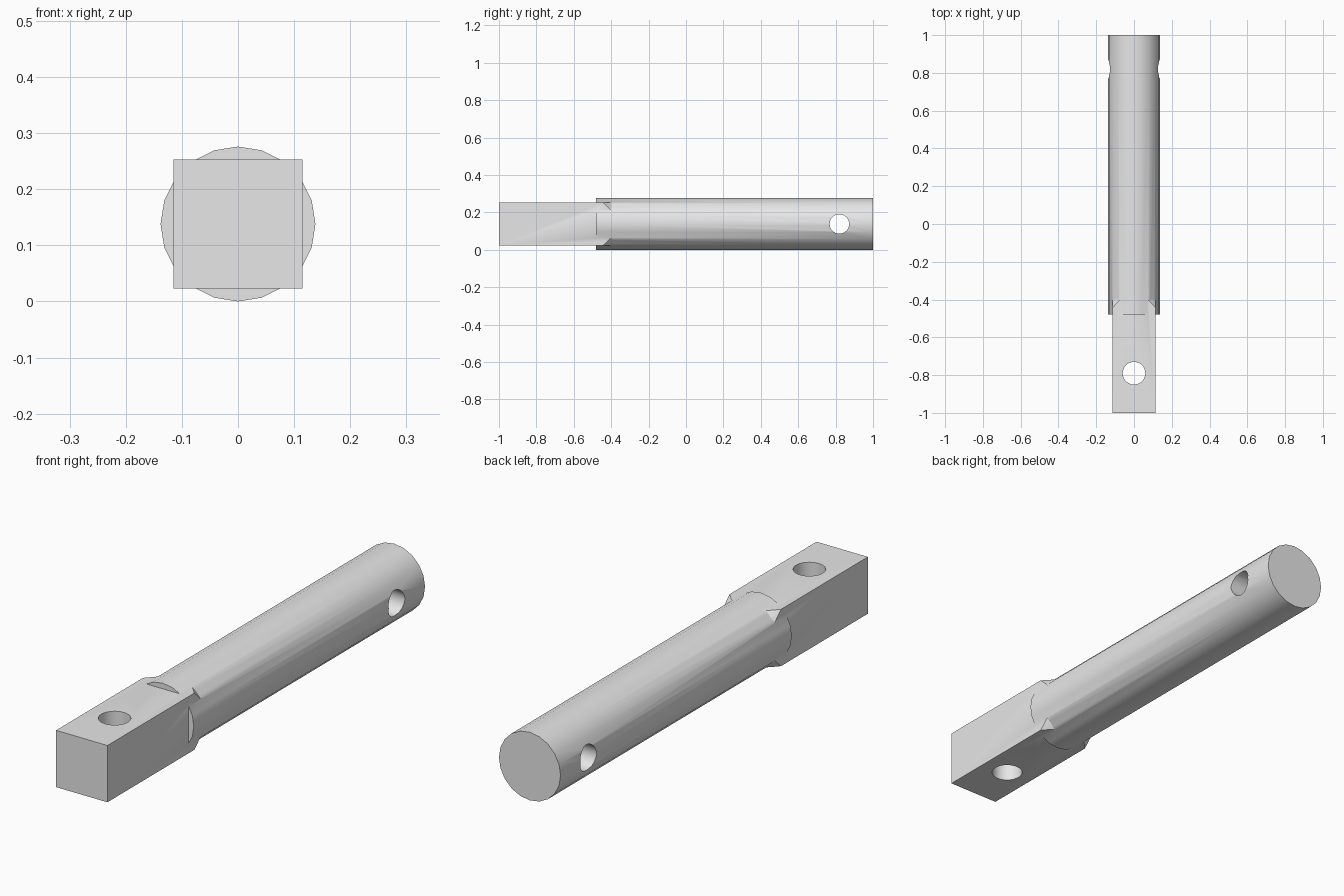
import bpy
from math import pi, radians

if "Cube" in bpy.data.objects:
    bpy.data.objects.remove(bpy.data.objects["Cube"], do_unlink=True)

AXIS_Z = 0.138
ALONG_Y = (-pi / 2, 0, 0)
ALONG_X = (0, pi / 2, 0)

steel = bpy.data.materials.new("grey_steel")
steel.use_nodes = True
colour = (0.8, 0.8, 0.8, 1)
steel.diffuse_color = colour
steel.node_tree.nodes["Principled BSDF"].inputs["Base Color"].default_value = colour


def finish(name):
    ob = bpy.context.object
    ob.name = name
    ob.data.materials.append(steel)
    return ob


def rod(name, r1, r2, length, centre, rotation=(0, 0, 0), sides=32):
    bpy.ops.mesh.primitive_cone_add(vertices=sides, radius1=r1, radius2=r2, depth=length,
                                    location=centre, rotation=rotation)
    return finish(name)


def combine(target, other, operation):
    """Apply a boolean and discard the helper."""
    mod = target.modifiers.new(operation.lower(), "BOOLEAN")
    mod.operation = operation
    mod.solver = "EXACT"
    mod.object = other
    bpy.context.view_layer.objects.active = target
    bpy.ops.object.modifier_apply(modifier=mod.name)
    bpy.data.objects.remove(other, do_unlink=True)


# Square tang, its rear corners turned down to a taper
bpy.ops.mesh.primitive_cube_add(size=1, location=(0, -0.69, AXIS_Z))
tang = finish("square_tang")
tang.scale = (0.23, 0.62, 0.23)
taper = rod("taper_cutter", 0.556, 0.133, 0.705, (0, -0.7475, AXIS_Z), ALONG_Y, 64)
combine(tang, taper, "INTERSECT")

# Round shank joined to the tang
pin = rod("pin_shank", 0.138, 0.138, 1.48, (0, 0.26, AXIS_Z), ALONG_Y, 20)
combine(pin, tang, "UNION")

# Upright hole through the tang, cross hole through the shank
combine(pin, rod("tang_hole", 0.06, 0.06, 1, (0, -0.79, AXIS_Z)), "DIFFERENCE")
combine(pin, rod("shank_hole", 0.052, 0.052, 1, (0, 0.82, AXIS_Z), ALONG_X), "DIFFERENCE")

bpy.ops.object.select_all(action="DESELECT")
pin.select_set(True)
bpy.context.view_layer.objects.active = pin
bpy.ops.object.shade_smooth_by_angle(angle=radians(29))
